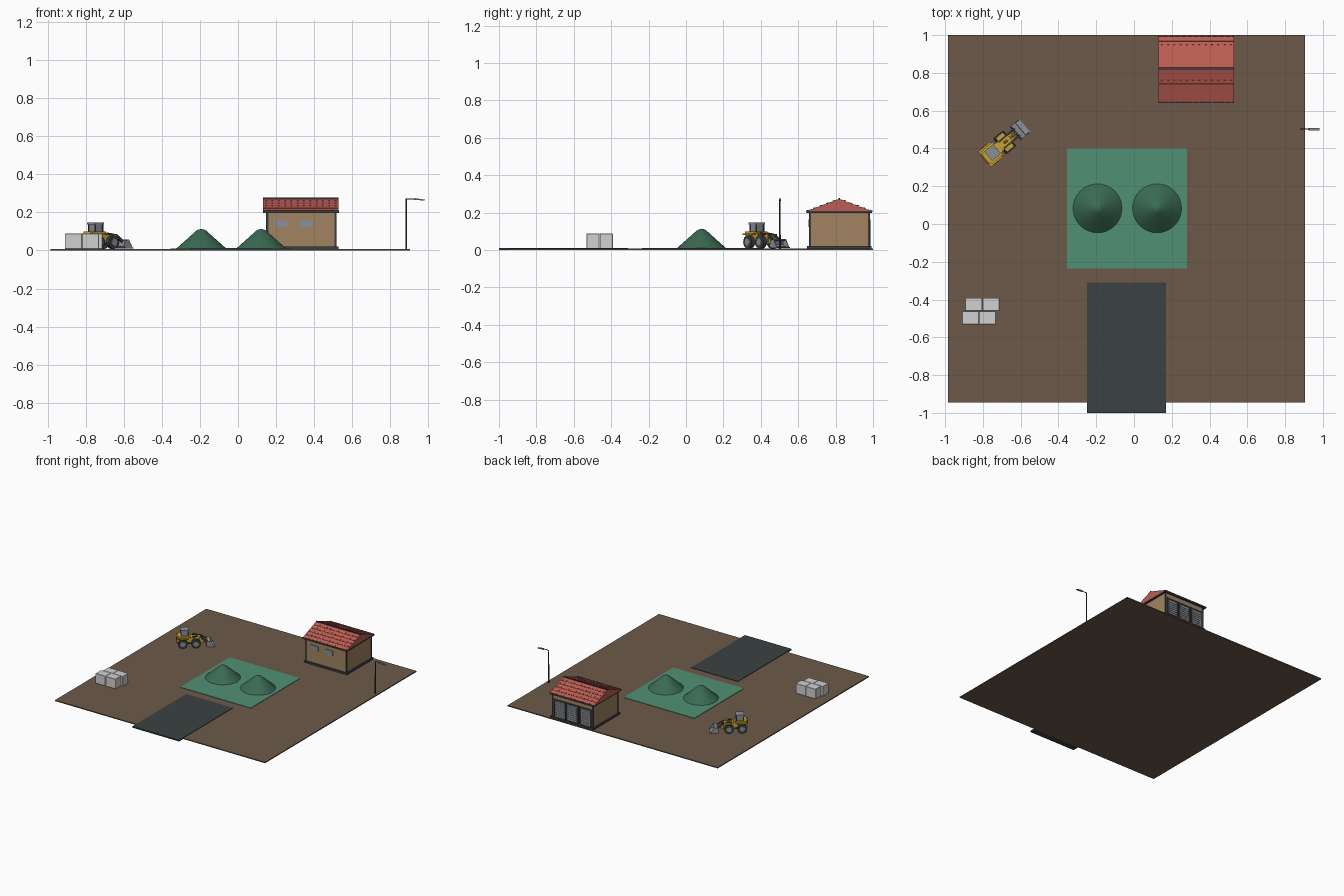
import bpy, bmesh, math
from mathutils import Matrix, Vector

cube = bpy.data.objects.get("Cube")
if cube:
    bpy.data.objects.remove(cube)


def material(name, r, g, b):
    m = bpy.data.materials.new(name)
    m.diffuse_color = (r, g, b, 1)
    m.use_nodes = True
    m.node_tree.nodes["Principled BSDF"].inputs["Base Color"].default_value = (r, g, b, 1)
    return m


EARTH = material("earth", .155, .102, .068)
ASPHALT = material("asphalt", .044, .055, .055)
GREEN = material("green_pad", .083, .28, .17)
MOUND = material("dark_green", .042, .145, .085)
WALL = material("tan_wall", .36, .23, .12)
ROOF = material("red_tile", .50, .11, .085)
DARK = material("dark_metal", .045, .05, .055)
YELLOW = material("yellow_paint", .58, .36, .035)
GREY = material("grey_metal", .26, .28, .30)
WHITE = material("pale_concrete", .64, .64, .64)


def finish(name, bm, mat, matrix=None, smooth=False):
    bmesh.ops.recalc_face_normals(bm, faces=bm.faces)
    me = bpy.data.meshes.new(name)
    bm.to_mesh(me)
    bm.free()
    me.materials.append(mat)
    ob = bpy.data.objects.new(name, me)
    bpy.context.collection.objects.link(ob)
    if matrix:
        ob.matrix_world = matrix
    if smooth:
        bpy.ops.object.select_all(action='DESELECT')
        ob.select_set(True)
        bpy.context.view_layer.objects.active = ob
        bpy.ops.object.shade_smooth_by_angle(angle=math.radians(35))
    return ob


def boxes(name, mat, spans, matrix=None):
    """One object from boxes, each given as x, y and z spans."""
    bm = bmesh.new()
    for spanx, spany, spanz in spans:
        spans3 = (spanx, spany, spanz)
        mid = Vector([(a + b) / 2 for a, b in spans3])
        size = [b - a for a, b in spans3]
        bmesh.ops.create_cube(bm, size=1, matrix=Matrix.Translation(mid) @ Matrix.Diagonal((*size, 1)))
    return finish(name, bm, mat, matrix)


def prism(name, mat, outline, axis, lo, hi, matrix=None):
    """Extrude an outline along x (outline is y, z) or y (outline is x, z)."""
    bm = bmesh.new()
    place = (lambda a, b, t: (t, a, b)) if axis == 'x' else (lambda a, b, t: (a, t, b))
    f = bm.faces.new([bm.verts.new(place(a, b, lo)) for a, b in outline])
    new = bmesh.ops.extrude_face_region(bm, geom=[f])["geom"]
    bmesh.ops.translate(bm, vec=place(0, 0, hi - lo), verts=[v for v in new if isinstance(v, bmesh.types.BMVert)])
    return finish(name, bm, mat, matrix)


def cylinder(name, mat, p, q, r1, r2=None, sides=16, matrix=None):
    p, q = Vector(p), Vector(q)
    turn = (q - p).to_track_quat('Z', 'Y').to_matrix().to_4x4()
    bm = bmesh.new()
    bmesh.ops.create_cone(bm, cap_ends=True, segments=sides, radius1=r1, radius2=r1 if r2 is None else r2,
                          depth=(q - p).length, matrix=Matrix.Translation((p + q) / 2) @ turn)
    return finish(name, bm, mat, matrix, True)


# Yard
boxes("ground", EARTH, [((-.985, .905), (-.945, 1), (0, .008))])
boxes("driveway", ASPHALT, [((-.25, .17), (-1, -.31), (.001, .012))])
boxes("green_pad", GREEN, [((-.355, .28), (-.235, .40), (.004, .0115))])

# Mounds, turned from a profile with a blunt tip
for side, cx in (("right", -.193), ("left", .122)):
    bm = bmesh.new()
    pts = [(.13, .011), (.085, .051), (.026, .104), (.012, .111), (0, .112)]
    vs = [bm.verts.new((r, 0, z)) for r, z in pts]
    es = [bm.edges.new(e) for e in zip(vs, vs[1:])]
    bmesh.ops.spin(bm, geom=vs + es, cent=(0, 0, 0), axis=(0, 0, 1), angle=math.tau, steps=32)
    bmesh.ops.remove_doubles(bm, verts=bm.verts, dist=.0002)
    finish(side + "_mound", bm, MOUND, Matrix.Translation((cx, .083, 0)), True)

# Garage walls and frame
X0, X1, Y0, Y1 = .15, .515, .66, .98
RIDGE, EAVE, TOP = .82, .207, .272
boxes("garage_walls", WALL, [((X0, X1), (Y0, Y1), (.008, .203))])
boxes("garage_plinth", DARK, [((X0 - .012, X1 + .012), (Y0 - .012, Y1 + .012), (.006, .021))])
boxes("garage_posts", DARK, [((x - .006, x + .006), (y - .005, y + .005), (.02, .203))
                             for x in (X0 + .003, X1 - .003) for y in (Y0 + .002, Y1 - .002)])
boxes("eave_beam", DARK, [((.132, .53), (.643, .995), (.198, .209))])

# Back: three roller doors with slats and frames
doors = [(.168, .268), (.283, .383), (.398, .498)]
boxes("roller_doors", GREY, [(d, (Y1, Y1 + .003), (.02, .155)) for d in doors])
boxes("door_slats", GREY, [((a + .01, b - .01), (Y1, Y1 + .006), (z, z + .010))
                           for a, b in doors for z in [.03 + .0165 * i for i in range(7)]])
boxes("door_frames", DARK, [s for a, b in doors for s in (
    ((a - .005, a + .006), (Y1, Y1 + .007), (.02, .16)),
    ((b - .006, b + .005), (Y1, Y1 + .007), (.02, .16)),
    ((a - .005, b + .005), (Y1, Y1 + .007), (.15, .162)))])

# Front windows
boxes("windows", GREY, [((a, a + .068), (Y0 - .005, Y0), (.124, .162)) for a in (.193, .325)])

# Roof: gabled body with courses of thin tiles
prism("roof_body", ROOF, [(.645, EAVE), (.992, EAVE), (RIDGE, TOP)], 'x', .131, .529)
slope = math.atan2(TOP - EAVE, RIDGE - .645)
length = math.hypot(TOP - EAVE, RIDGE - .645)
rows, cols = 5, 12
step, pitch = length / rows, .398 / cols
for side, sign in (("front", 1), ("back", -1)):
    place = (Matrix.Translation((.33, RIDGE, TOP)) @ Matrix.Diagonal((1, sign, 1, 1))
             @ Matrix.Rotation(slope, 4, 'X'))
    tiles, rolls = [], []
    for r in range(rows):
        y = -length + r * step
        tiles.append(((-.199, .199), (y, y + step * .8), (0, .002)))
        for c in range(cols):
            x = -.199 + (c + .5) * pitch
            rolls.append(((x - .004, x + .004), (y, y + step * .35), (0, .0045)))
    for label, spans in (("_tile_courses", tiles), ("_tile_rolls", rolls)):
        ob = boxes(side + label, ROOF, spans)
        ob.data.transform(place)
        if sign < 0:
            ob.data.flip_normals()
boxes("roof_trim", DARK, [((.131, .529), (RIDGE - .004, RIDGE + .004), (TOP - .004, TOP + .005)),
                          ((.131, .529), (.641, .648), (.203, .211)),
                          ((.131, .529), (.989, .996), (.203, .211))])

# Street lamp
cylinder("lamp_pole", DARK, (.884, .502, .005), (.884, .502, .272), .005, .0035, 10)
cylinder("lamp_arm", DARK, (.884, .502, .270), (.935, .502, .271), .0028, sides=8)
prism("lamp_head", GREY, [(.925, .265), (.98, .263), (.983, .267), (.93, .275)], 'y', .496, .508)

# Staggered concrete blocks
blocks = boxes("concrete_blocks", WHITE, [s for x, y in ((-.91, -.532), (-.893, -.461)) for s in (
    ((x, x + .0895), (y, y + .07), (.008, .088)),
    ((x + .0905, x + .18), (y, y + .07), (.008, .088)))])
bevel = blocks.modifiers.new("edges", 'BEVEL')
bevel.width = .002
bevel.segments = 1

# Wheel loader, facing local +x
L = Matrix.Translation((-.687, .43, 0)) @ Matrix.Rotation(math.radians(40), 4, 'Z')
for end, u in (("rear", -.095), ("front", .003)):
    cylinder(end + "_axle", DARK, (u, -.045, .043), (u, .045, .043), .008, matrix=L)
    for side, s in (("left", 1), ("right", -1)):
        n = end + "_" + side
        cylinder(n + "_tyre", DARK, (u, s * .029, .043), (u, s * .053, .043), .035, sides=20, matrix=L)
        cylinder(n + "_hub", GREY, (u, s * .050, .043), (u, s * .055, .043), .019, matrix=L)
prism("loader_engine_body", YELLOW, [(-.14, .05), (-.035, .045), (-.035, .092), (-.06, .1), (-.132, .1), (-.14, .09)],
      'y', -.03, .03, L)
boxes("loader_mudguards", YELLOW, [((-.135, -.055), (v - .013, v + .013), (.08, .088)) for v in (-.04, .04)]
      + [((-.02, .03), (v - .012, v + .012), (.08, .086)) for v in (-.036, .036)]
      + [((-.125, -.045), (-.044, .044), (.088, .1))], L)
boxes("loader_front_frame", YELLOW, [((-.04, .04), (-.027, .027), (.04, .084)),
                                     ((.01, .06), (-.02, .02), (.035, .065))], L)
boxes("loader_chassis", DARK, [((-.13, .04), (-.02, .02), (.03, .05))], L)
boxes("loader_cab", GREY, [((-.105, -.055), (-.027, .027), (.098, .137)),
                           ((-.111, -.05), (-.032, .032), (.137, .147))], L)
boxes("cab_posts", DARK, [((u - .003, u + .003), (v - .003, v + .003), (.1, .138))
                          for u in (-.105, -.055) for v in (-.026, .026)], L)
for side, v in (("left", .022), ("right", -.022)):
    prism(side + "_lift_arm", DARK, [(-.02, .08), (-.02, .094), (.045, .085), (.095, .05), (.095, .032), (.04, .07)],
          'y', v - .005, v + .005, L)
cylinder("tilt_ram", YELLOW, (0, 0, .088), (.085, 0, .055), .007, sides=10, matrix=L)
prism("bucket", GREY, [(.078, .022), (.09, .011), (.142, .011), (.142, .015), (.098, .019),
                       (.09, .03), (.093, .047), (.115, .053), (.112, .058), (.084, .053)], 'y', -.044, .044, L)
for side, v in (("left", .041), ("right", -.044)):
    prism("bucket_" + side + "_cheek", GREY, [(.08, .022), (.09, .012), (.138, .013), (.113, .056), (.085, .052)],
          'y', v, v + .003, L)
